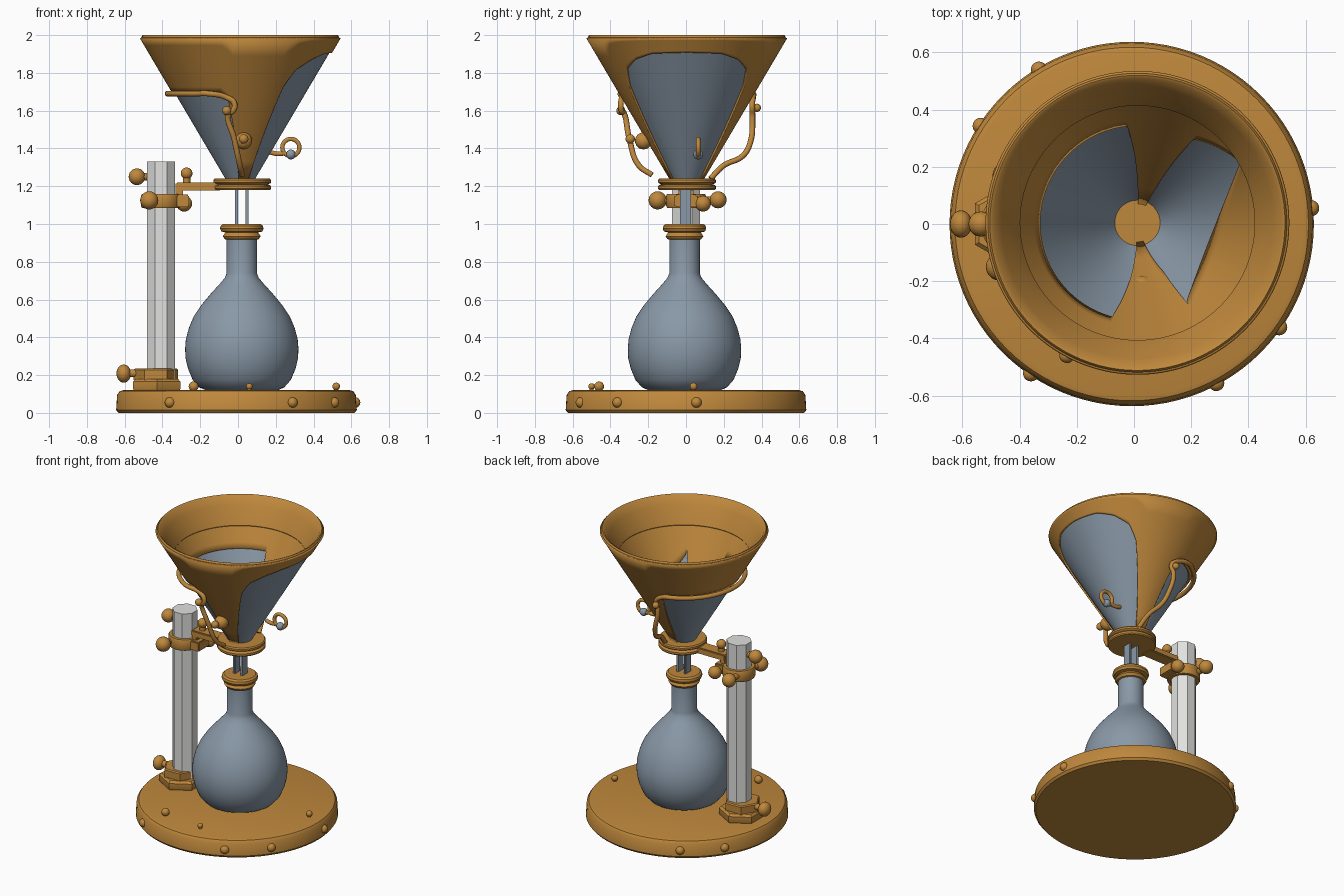
import bpy, bmesh, math
from mathutils import Vector

if "Cube" in bpy.data.objects:
    bpy.data.objects.remove(bpy.data.objects["Cube"])


def material(name, rgb):
    m = bpy.data.materials.new(name)
    m.diffuse_color = (*rgb, 1)
    m.use_nodes = True
    m.node_tree.nodes["Principled BSDF"].inputs["Base Color"].default_value = m.diffuse_color
    return m


GOLD = material("antique brass", (0.52, 0.245, 0.045))
BLUE = material("blue grey glass", (0.25, 0.315, 0.385))
WHITE = material("pale metal", (0.75, 0.75, 0.74))


def finish(name, bm, mat, angle=35):
    bmesh.ops.recalc_face_normals(bm, faces=bm.faces)
    me = bpy.data.meshes.new(name)
    bm.to_mesh(me)
    bm.free()
    me.materials.append(mat)
    me.shade_smooth()
    me.set_sharp_from_angle(angle=math.radians(angle))
    ob = bpy.data.objects.new(name, me)
    bpy.context.collection.objects.link(ob)
    return ob


def lathe(name, prof, centre, mat, n=64, angle=35, turn=0.0):
    """Revolve an (r, z) profile around a vertical axis."""
    bm = bmesh.new()
    rings = []
    for r, z in prof:
        if r < 1e-5:
            rings.append([bm.verts.new((centre[0], centre[1], z))] * n)
        else:
            rings.append([bm.verts.new((centre[0] + r * math.cos(turn + math.tau * i / n),
                                        centre[1] + r * math.sin(turn + math.tau * i / n), z))
                          for i in range(n)])
    for a, b in zip(rings, rings[1:]):
        for i in range(n):
            j = (i + 1) % n
            quad = list(dict.fromkeys((a[i], a[j], b[j], b[i])))
            bm.faces.new(quad)
    return finish(name, bm, mat, angle)


def ball(name, c, r, mat=GOLD, squash=(1, 1, 1)):
    bm = bmesh.new()
    bmesh.ops.create_uvsphere(bm, u_segments=20, v_segments=12, radius=r)
    bmesh.ops.scale(bm, vec=squash, verts=bm.verts)
    bmesh.ops.translate(bm, vec=c, verts=bm.verts)
    return finish(name, bm, mat, 80)


def box(name, lo, hi, mat=GOLD, bevel=0.006):
    bm = bmesh.new()
    bmesh.ops.create_cube(bm, size=1)
    lo, hi = Vector(lo), Vector(hi)
    bmesh.ops.scale(bm, vec=hi - lo, verts=bm.verts)
    bmesh.ops.translate(bm, vec=(lo + hi) / 2, verts=bm.verts)
    if bevel:
        bmesh.ops.bevel(bm, geom=bm.edges[:], offset=bevel, segments=2, affect='EDGES')
    return finish(name, bm, mat)


def tube(name, pts, r, mat=GOLD, closed=False):
    cu = bpy.data.curves.new(name, 'CURVE')
    cu.dimensions = '3D'
    cu.bevel_depth, cu.bevel_resolution, cu.use_fill_caps = r, 3, True
    cu.resolution_u = 6
    s = cu.splines.new('BEZIER')
    s.bezier_points.add(len(pts) - 1)
    s.use_cyclic_u = closed
    for p, co in zip(s.bezier_points, pts):
        p.co = co
        p.handle_left_type = p.handle_right_type = 'AUTO'
    cu.materials.append(mat)
    ob = bpy.data.objects.new(name, cu)
    bpy.context.collection.objects.link(ob)
    bpy.context.view_layer.objects.active = ob
    ob.select_set(True)
    bpy.ops.object.convert(target='MESH')
    bpy.context.object.select_set(False)


# Base disc with rivets
lathe("base", [(0, 0), (0.625, 0), (0.637, 0.015), (0.632, 0.095), (0.618, 0.115),
               (0.6, 0.12), (0, 0.12)], (-0.008, 0), GOLD, 96)
for i, deg in enumerate((5, -35, -62, -124, 147, 121)):
    a = math.radians(deg)
    ball(f"side_rivet_{i}", (-0.008 + 0.63 * math.cos(a), 0.63 * math.sin(a), 0.055), 0.028)
for i, (x, y, r) in enumerate(((-0.235, -0.46, 0.026), (0.06, -0.5, 0.017), (0.52, 0.04, 0.02))):
    ball(f"top_rivet_{i}", (x, y, 0.14), r)
    lathe(f"top_rivet_post_{i}", [(r * .6, 0.115), (r * .6, 0.14)], (x, y), GOLD, 16)

# Flask and its collar
FC = (0.02, -0.008)
lathe("flask", [(0, 0.12), (0.19, 0.12), (0.225, 0.135), (0.26, 0.175), (0.285, 0.235),
                (0.298, 0.29), (0.3, 0.34), (0.296, 0.39), (0.28, 0.45), (0.255, 0.51),
                (0.215, 0.57), (0.165, 0.63), (0.115, 0.685), (0.09, 0.715), (0.08, 0.74),
                (0.08, 0.95)], FC, BLUE, 72, 50)
lathe("flask_collar", [(0.075, 0.915), (0.09, 0.92), (0.1, 0.935), (0.09, 0.95), (0.085, 0.955),
                       (0.108, 0.96), (0.115, 0.975), (0.112, 0.99), (0.1, 1.0), (0, 1.0)],
      FC, GOLD, 48)

# Split funnel stem
for s in (-1, 1):
    box(f"stem_wall_{s}", (0.02 + s * 0.028 - 0.008, -0.033, 0.98),
        (0.02 + s * 0.028 + 0.008, 0.027, 1.19), BLUE, 0.003)

# Support ring
lathe("support_ring", [(0, 1.18), (0.148, 1.18), (0.153, 1.187), (0.153, 1.2), (0.148, 1.206),
                       (0.135, 1.21), (0.148, 1.215), (0.153, 1.22), (0.153, 1.232),
                       (0.147, 1.24), (0, 1.24)], (0.022, 0.005), GOLD, 48)

# Rod, foot, clamp and arm
RC = (-0.408, 0.0)
lathe("rod", [(0, 0.18), (0.081, 0.18), (0.081, 1.33), (0, 1.33)], RC, WHITE, 8, 30, math.pi / 8)
lathe("foot_lower", [(0, 0.12), (0.14, 0.12), (0.145, 0.13), (0.145, 0.165), (0.13, 0.18), (0, 0.18)],
      (-0.43, 0), GOLD, 6, 30, math.pi / 6)
lathe("foot_upper", [(0, 0.175), (0.118, 0.175), (0.118, 0.228), (0.11, 0.235), (0, 0.235)],
      (-0.435, 0), GOLD, 6, 30)
tube("foot_screw", [(-0.53, 0, 0.21), (-0.61, 0, 0.21)], 0.022)
ball("foot_knob", (-0.605, 0, 0.208), 0.048, squash=(0.8, 1, 1))
lathe("clamp", [(0.08, 1.085), (0.1, 1.085), (0.105, 1.095), (0.105, 1.15), (0.1, 1.16), (0.08, 1.16)],
      RC, GOLD, 40)
box("arm", (-0.33, -0.045, 1.177), (-0.09, 0.045, 1.22))
box("arm_bracket", (-0.345, -0.06, 1.09), (-0.26, 0.06, 1.155))
box("arm_link", (-0.33, -0.04, 1.15), (-0.29, 0.04, 1.19))
for i, (a, b, r) in enumerate((((-0.45, 0.08, 1.125), (-0.45, 0.17, 1.128), 0.045),
                               ((-0.46, -0.08, 1.125), (-0.47, -0.15, 1.125), 0.048),
                               ((-0.32, 0.08, 1.11), (-0.285, 0.09, 1.108), 0.042),
                               ((-0.47, 0, 1.25), (-0.535, 0, 1.25), 0.044),
                               ((-0.272, 0, 1.2), (-0.272, 0, 1.268), 0.031))):
    tube(f"clamp_screw_{i}", [a, b], 0.02)
    ball(f"clamp_knob_{i}", b, r)

# Funnel: a full glass cone, then brass sheets outside and inside it
CX, CY, Z0, R0, K, ZT = 0.012, 0.004, 1.238, 0.078, 0.59, 1.985


def radius(z):
    return R0 + K * (z - Z0)


def lerp_table(t, d):
    for (a, za), (b, zb) in zip(t, t[1:]):
        if a <= d <= b:
            return za + (zb - za) * (d - a) / (b - a)
    return t[-1][1]


OUT = [(0, 1.91), (22, 1.905), (35, 1.875), (47, 1.82), (53, 1.73), (57, 1.5), (61, Z0),
       (95, Z0), (98, 1.5), (101, 1.66), (106, 1.69), (180, 1.69)]
INN = [(-180, 1.7), (-105, 1.7), (-97, 1.45), (-92, Z0), (-72, Z0), (-62, 1.45), (-58, 1.69)]


def edge_outer(d):
    return lerp_table(OUT, abs(d))


def edge_inner(d):
    if d <= -58:
        return lerp_table(INN, d)
    if d <= 31:   # straight chord on the right
        return Z0 + (0.267 / math.cos(math.radians(d + 21)) - R0) / K
    return lerp_table([(31, 1.83), (56, 1.72), (60, 1.5), (64, Z0), (88, Z0), (92, 1.5),
                       (96, 1.7), (180, 1.7)], d)


def sheet(name, edge, off, thick):
    bm = bmesh.new()
    rows, cols = 8, 360
    g = []
    for i in range(cols):
        d = i - 180
        a, zb = math.radians(d), edge(d)
        col = []
        for k in range(rows + 1):
            z = zb + (ZT - zb) * k / rows
            r = radius(z) + off
            col.append(bm.verts.new((CX + r * math.cos(a), CY + r * math.sin(a), z)))
        g.append(col)
    for i in range(cols):
        p, q = g[i], g[(i + 1) % cols]
        for k in range(rows):
            bm.faces.new((p[k], q[k], q[k + 1], p[k + 1]))
    ob = finish(name, bm, GOLD, 50)
    m = ob.modifiers.new("thickness", 'SOLIDIFY')
    m.thickness, m.offset = thick, 0


lathe("funnel_glass", [(radius(z), z) for z in (Z0, 1.5, 1.75, ZT)], (CX, CY), BLUE, 96)
sheet("funnel_outer_sheet", edge_outer, 0.008, 0.01)
sheet("funnel_inner_sheet", edge_inner, -0.008, 0.008)
lathe("funnel_rim", [(0.465, 1.905), (0.505, 1.95), (0.522, 1.978), (0.523, 1.992), (0.516, 2.0),
                     (0.505, 1.995), (0.475, 1.945), (0.44, 1.89), (0.41, 1.83), (0.415, 1.82)],
      (CX, CY), GOLD, 96, 50)

# Wire handle around the left side, dropping to the ring at front and back
loop = [(CX + 0.385 * math.cos(math.radians(d)), CY + 0.385 * math.sin(math.radians(d)), 1.69)
        for d in range(115, 246, 13)]
back = [(0.07, 0.13, 1.24), (0.05, 0.2, 1.31), (0.02, 0.3, 1.36), (0, 0.34, 1.43),
        (-0.03, 0.352, 1.57), (-0.015, 0.35, 1.63), (-0.06, 0.355, 1.67)]
front = [(-0.06, -0.34, 1.67), (-0.02, -0.345, 1.64), (-0.03, -0.34, 1.595), (-0.05, -0.33, 1.59),
         (-0.02, -0.3, 1.45), (0.01, -0.25, 1.31), (0.02, -0.18, 1.26)]
tube("wire_handle", back + loop + front, 0.015)
for i, (c, r) in enumerate((((-0.06, -0.345, 1.6), 0.024), ((-0.03, 0.375, 1.615), 0.022),
                            ((0.03, -0.295, 1.45), 0.025), ((0.03, -0.225, 1.44), 0.045))):
    ball(f"handle_stud_{i}", c, r)

# Ring pull on the right
tube("pull_stem", [(0.17, 0.065, 1.38), (0.205, 0.065, 1.372), (0.25, 0.065, 1.375)], 0.013)
tube("pull_ring", [(0.28 + 0.045 * math.cos(math.tau * i / 8), 0.065,
                    1.405 + 0.045 * math.sin(math.tau * i / 8)) for i in range(8)], 0.012, closed=True)
ball("pull_bead", (0.28, 0.065, 1.368), 0.026, BLUE)
